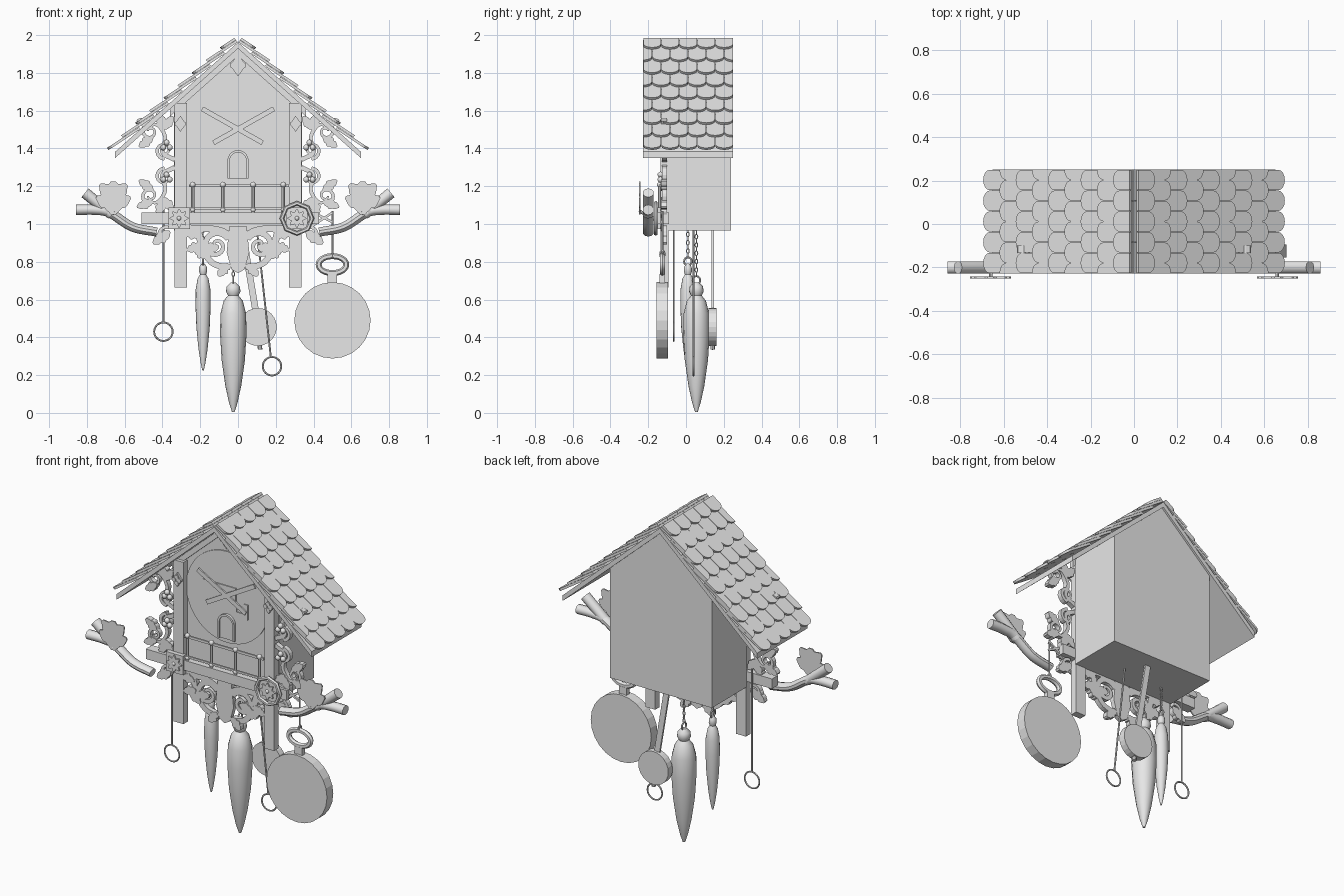
import bpy, bmesh, math
from math import sin, cos, pi, radians
from mathutils import Vector, Matrix

cube = bpy.data.objects.get("Cube")
if cube:
    bpy.data.objects.remove(cube, do_unlink=True)

grey = bpy.data.materials.new("plain_grey")
grey.use_nodes = True
grey.diffuse_color = (0.8, 0.8, 0.8, 1)
grey.node_tree.nodes["Principled BSDF"].inputs["Base Color"].default_value = (0.8, 0.8, 0.8, 1)


def finish(name, bm, smooth=False):
    bmesh.ops.recalc_face_normals(bm, faces=bm.faces)
    if smooth:
        for f in bm.faces:
            f.smooth = True
        for e in bm.edges:
            e.smooth = len(e.link_faces) < 2 or e.calc_face_angle(0) < radians(40)
    me = bpy.data.meshes.new(name)
    bm.to_mesh(me)
    bm.free()
    me.materials.append(grey)
    ob = bpy.data.objects.new(name, me)
    bpy.context.collection.objects.link(ob)
    return ob


def add_prism(bm, front, back):
    a = [bm.verts.new(p) for p in front]
    b = [bm.verts.new(p) for p in back]
    bm.faces.new(a)
    bm.faces.new(b[::-1])
    for i in range(len(a)):
        j = (i + 1) % len(a)
        bm.faces.new((a[i], a[j], b[j], b[i]))


def prism(name, pts, y0, y1):
    bm = bmesh.new()
    add_prism(bm, [(x, y0, z) for x, z in pts], [(x, y1, z) for x, z in pts])
    return finish(name, bm)


def box(name, x0, x1, y0, y1, z0, z1):
    return prism(name, [(x0, z0), (x1, z0), (x1, z1), (x0, z1)], y0, y1)


def circle(cx, cz, rx, rz=None, n=24):
    return [(cx + rx * cos(2 * pi * i / n), cz + (rz or rx) * sin(2 * pi * i / n)) for i in range(n)]


def spline(pts, steps=6):
    # Smooth path through a few points
    p = [Vector(q) for q in pts]
    p = [2 * p[0] - p[1]] + p + [2 * p[-1] - p[-2]]
    out = []
    for i in range(1, len(p) - 2):
        a, b, c, d = p[i - 1:i + 3]
        for k in range(steps):
            t = k / steps
            out.append(0.5 * (2 * b + (c - a) * t + (2 * a - 5 * b + 4 * c - d) * t * t
                              + (3 * b - a - 3 * c + d) * t ** 3))
    return out + [p[-2]]


def curl(cx, cz, r, start, turns, s=1, n=22):
    # Spiral winding inward
    return [Vector((s * (cx + r * (1 - 0.75 * i / n) * cos(start + turns * 2 * pi * i / n)),
                    cz + r * (1 - 0.75 * i / n) * sin(start + turns * 2 * pi * i / n)))
            for i in range(n + 1)]


def ribbon(name, path, w0, w1, y0, y1):
    # Flat carved strip following a path
    bm = bmesh.new()
    rings = []
    for i, p in enumerate(path):
        t = (path[min(i + 1, len(path) - 1)] - path[max(i - 1, 0)]).normalized()
        o = Vector((-t.y, t.x)) * (w0 + (w1 - w0) * i / (len(path) - 1)) / 2
        a, b = p + o, p - o
        rings.append([bm.verts.new(q) for q in
                      ((a.x, y0, a.y), (b.x, y0, b.y), (b.x, y1, b.y), (a.x, y1, a.y))])
    bm.faces.new(rings[0])
    bm.faces.new(rings[-1])
    for r, q in zip(rings, rings[1:]):
        for k in range(4):
            bm.faces.new((r[k], r[(k + 1) % 4], q[(k + 1) % 4], q[k]))
    return finish(name, bm)


def leaf(name, x, z, length, width, angle, y0, y1, s=1, lobes=3):
    # Lobed leaf pointing along the angle
    n = lobes * 6
    half = [(t / n * length, width * (0.2 + sin(pi * t / n) * (0.6 + 0.3 * abs(sin(lobes * pi * t / n)))) / 2)
            for t in range(n + 1)]
    pts = half + [(u, -v) for u, v in reversed(half)]
    c, d = cos(radians(angle)), sin(radians(angle))
    return prism(name, [(s * (x + u * c - v * d), z + u * d + v * c) for u, v in pts], y0, y1)


def tube(name, pts, r, sides=8, taper=1.0, flat=None):
    bm = bmesh.new()
    pts = [Vector(p) for p in pts]
    rings = []
    for i, p in enumerate(pts):
        t = (pts[min(i + 1, len(pts) - 1)] - pts[max(i - 1, 0)]).normalized()
        u = t.cross(Vector((0, 1, 0))).normalized()
        v = u.cross(t)
        k = r * (1 + (taper - 1) * i / (len(pts) - 1))
        rings.append([bm.verts.new(p + u * k * cos(2 * pi * j / sides) + v * (flat or k) * sin(2 * pi * j / sides))
                      for j in range(sides)])
    bm.faces.new(rings[0])
    bm.faces.new(rings[-1])
    for a, b in zip(rings, rings[1:]):
        for j in range(sides):
            bm.faces.new((a[j], a[(j + 1) % sides], b[(j + 1) % sides], b[j]))
    return finish(name, bm, True)


def hoop(name, c, rx, rz, r, n=24, sides=6, turn=0):
    # Ring standing in the front plane, optionally turned about z
    bm = bmesh.new()
    rings = [[bm.verts.new(((rx + r * cos(b)) * cos(a), r * sin(b), (rz + r * cos(b)) * sin(a)))
              for b in [2 * pi * j / sides for j in range(sides)]] for a in [2 * pi * i / n for i in range(n)]]
    for i in range(n):
        a, b = rings[i], rings[(i + 1) % n]
        for j in range(sides):
            bm.faces.new((a[j], a[(j + 1) % sides], b[(j + 1) % sides], b[j]))
    bm.transform(Matrix.Translation(c) @ Matrix.Rotation(turn, 4, 'Z'))
    return finish(name, bm, True)


def ball(name, c, r):
    bm = bmesh.new()
    bmesh.ops.create_uvsphere(bm, u_segments=10, v_segments=6, radius=r, matrix=Matrix.Translation(c))
    return finish(name, bm, True)


# House body
SLOPE = radians(41.7)
TAN = math.tan(SLOPE)
eave = 1.93 - 0.34 * TAN
prism("house_body", [(-.34, .965), (.34, .965), (.34, eave), (0, 1.93), (-.34, eave)], -.095, .238)

# Roof boards and overlapping shingles
Y0, Y1, TOP = -.227, .25, 1.962
for s in (-1, 1):
    x1 = .65
    prism("roof_board", [(0, TOP), (s * x1, TOP - x1 * TAN), (s * x1, TOP - .033 - x1 * TAN), (0, TOP - .033)], Y0, Y1)
    prism("gable_trim", [(0, 1.93), (s * .36, 1.93 - .36 * TAN), (s * .36, 1.89 - .36 * TAN), (0, 1.89)], -.115, -.09)
    bm = bmesh.new()
    tile = (Y1 - Y0) / 5
    for row in range(9):
        end = .89 - .1 * row
        start = max(0, end - .2)
        for col in range(5 + row % 2):
            mid = Y0 + tile * (col + .5 - .5 * (row % 2))
            edge = [(mid + tile * .49 * cos(a), end - .035 + .035 * sin(a)) for a in [pi * i / 8 for i in range(9)]]
            outline = [(mid - tile * .49, start)] + edge[::-1] + [(mid + tile * .49, start)]
            outline = [(min(max(u, Y0), Y1), v) for u, v in outline]
            outline = [p for i, p in enumerate(outline) if (Vector(p) - Vector(outline[i - 1])).length > 1e-5]

            def place(u, v, lift):
                h = .15 * (v - end + .2) + lift
                return (s * max(0, v * cos(SLOPE) + h * sin(SLOPE)), u, TOP - v * sin(SLOPE) + h * cos(SLOPE))
            add_prism(bm, [place(u, v, .014) for u, v in outline], [place(u, v, 0) for u, v in outline])
    finish("shingles", bm)

# Dial, hands, face plates and door
prism("dial", circle(0, 1.49, .275, n=40), -.102, -.09)
for s in (-1, 1):
    ribbon("clock_hand", [Vector((s * .19, 1.61)), Vector((-s * .13, 1.43))], .026, .026, -.116, -.108)
box("face_plate", -.16, .06, -.108, -.1, 1.45, 1.56)
for x0, x1, z0, z1 in ((.04, .14, 1.39, 1.42), (.115, .14, 1.42, 1.48), (.04, .065, 1.42, 1.48)):
    box("face_bracket", x0, x1, -.108, -.1, z0, z1)
arch = [(.05 * cos(pi * i / 10), 1.335 + .05 * sin(pi * i / 10)) for i in range(11)]
prism("door", arch + [(-.05, 1.24), (.05, 1.24)], -.11, -.09)
ribbon("door_frame", [Vector(p) for p in [(.05, 1.24)] + arch + [(-.05, 1.24)]], .012, .012, -.118, -.1)


def diamond(x, z, w, y):
    prism("diamond_ornament", [(x, z - w * 1.4), (x + w, z), (x, z + w * 1.4), (x - w, z)], y - .012, y)
    for a in range(4):
        prism("diamond_petal", circle(x + w * .6 * cos(a * pi / 2), z + w * .6 * sin(a * pi / 2), w * .42, n=10),
              y - .018, y)


diamond(0, 1.84, .042, -.1)

# Balcony beam, railing and front posts
box("balcony_beam", -.51, .43, -.15, -.09, 1.0, 1.06)
box("rail", -.26, .27, -.143, -.133, 1.195, 1.21)
box("lower_rail", -.26, .27, -.143, -.133, 1.075, 1.087)
for x in (-.24, -.08, .08, .24):
    tube("baluster", [(x, -.138, 1.05), (x, -.138, 1.2)], .009)
    ball("baluster_knob", (x, -.138, 1.208), .016)
    ball("baluster_foot", (x, -.138, 1.075), .014)

Ya, Yb = -.128, -.1
for s in (-1, 1):
    box("front_post", s * .27, s * .335, -.135, -.092, .665, 1.64)
    diamond(s * .305, 1.53, .03, -.135)
    # Square rosette block
    x, z = s * .312, 1.03
    box("rosette_block", x - .057, x + .057, -.16, -.13, z - .057, z + .057)
    for a in range(8):
        leaf("rosette_petal", x, z, .05, .024, a * 45, -.168, -.158, lobes=1)
    ball("rosette_centre", (x, -.165, z), .012)
    # Side vines with leaves and berries
    for zc, f in ((1.44, 1), (1.2, -1)):
        ribbon("vine_stem", spline([(s * .335, zc - f * .1), (s * .4, zc - f * .06), (s * .385, zc + f * .02),
                                    (s * .43, zc + f * .085), (s * .5, zc + f * .07)]), .025, .016, Ya, Yb)
        ribbon("vine_curl", curl(.465, zc + f * .05, .045, f * 1.5, -f * 1.2, s), .02, .01, Ya, Yb)
        ribbon("vine_curl", curl(.39, zc - f * .05, .045, -f * 1.6, f * 1.2, s), .02, .01, Ya, Yb)
        for a, lx, lz in ((f * 20, .45, .08), (f * 75, .4, .07), (-f * 35, .45, .02), (f * 130, .4, .06)):
            leaf("vine_leaf", lx, zc + f * lz, .09, .05, a, Ya - .005, Yb, s)
        for dx, dz in ((-.017, 0), (.017, 0), (0, .026)):
            ball("berry", (s * .378 + dx, -.135, zc - f * .035 + dz), .016)
    leaf("under_leaf", .36, .96, .11, .06, -35, Ya, Yb, s)
    ribbon("under_curl", curl(.385, .945, .04, 2, -1.1, s), .018, .01, Ya, Yb)
    # Carved apron below the beam
    ribbon("apron_edge", spline([(s * .27, .985), (s * .21, .95), (s * .19, .87), (s * .13, .79), (s * .04, .77)]),
           .04, .03, Ya, Yb)
    ribbon("apron_curl", curl(.115, .885, .075, 2.6, -1.3, s), .035, .016, Ya, Yb)
    ribbon("apron_sweep", spline([(s * .25, .97), (s * .15, .975), (s * .06, .95), (s * .015, .87)]), .04, .03, Ya, Yb)
    for lx, lz, a in ((.19, .89, 160), (.16, .82, 215), (.1, .88, -10), (.2, .94, 190), (.05, .79, -50)):
        leaf("apron_leaf", lx, lz, .085, .055, 180 + a if lx > .15 else a, Ya - .004, Yb, s)
    # Branches with oak leaves
    tube("branch", [(p.x, -.2, p.y) for p in spline([(s * .43, .957), (s * .56, .985), (s * .68, 1.06),
                                                    (s * .76, 1.075), (s * .857, 1.075)])], .024, 10, 1.15, .03)
    tube("branch_fork", [(s * .67, -.2, 1.05), (s * .73, -.2, 1.1), (s * .81, -.2, 1.165)], .027, 10, 1.1, .03)
    leaf("oak_leaf", .66, 1.05, .175, .13, 90, -.25, -.242, s, 3)
    for a, lz in ((25, 1.1), (155, 1.1), (45, 1.14), (135, 1.14)):
        leaf("oak_lobe", .66, lz, .1, .07, a, -.25, -.242, s, 1)
    tube("leaf_stalk", [(s * .66, -.2, 1.04), (s * .66, -.247, 1.07)], .008)
prism("apron_plate", [(-.045, .99), (.045, .99), (.06, .85), (.035, .76), (0, .74), (-.035, .76), (-.06, .85)], Ya, Yb)

# Right hand wheel and hanging disc
hoop("rosette_wheel", (.312, -.16, 1.03), .08, .08, .012, 8)
ribbon("hook_arm", [Vector((.36, 1.08)), Vector((.5, 1.01))], .015, .012, -.135, -.12)
ribbon("hook_arm", [Vector((.36, .97)), Vector((.5, 1.06))], .015, .012, -.135, -.12)
tube("disc_wire", [(.5, -.125, 1.07), (.5, -.125, .83)], .005)
hoop("wire_eye", (.5, -.125, .84), .012, .02, .005, 12, 6, pi / 2)
hoop("disc_handle", (.5, -.125, .785), .073, .045, .016)
box("disc_neck", .475, .525, -.14, -.11, .68, .735)
prism("hanging_disc", circle(.5, .49, .202), -.155, -.095)

# Pendulum
ribbon("pendulum_rod", [Vector((.02, .98)), Vector((.1, .5))], .035, .035, .135, .147)
prism("pendulum_bob", circle(.105, .455, .1), .12, .162)
tube("pendulum_tip", [(.115, .141, .365), (.117, .141, .335)], .012)

# Pine cone weights on chains
shape = [(0, .1), (.07, .32), (.2, .6), (.4, .88), (.6, 1), (.76, .97), (.86, .72), (.9, .4),
         (.93, .55), (.97, .5), (1, .2)]
for x, y, z0, z1, r in ((-.025, .055, .005, .69, .07), (-.185, .01, .225, .79, .04)):
    bm = bmesh.new()
    rings = [[bm.verts.new((x + r * k * cos(2 * pi * i / 16), y + r * k * sin(2 * pi * i / 16), z0 + (z1 - z0) * h))
              for i in range(16)] for h, k in shape]
    bm.faces.new(rings[0])
    bm.faces.new(rings[-1])
    for a, b in zip(rings, rings[1:]):
        for i in range(16):
            bm.faces.new((a[i], a[(i + 1) % 16], b[(i + 1) % 16], b[i]))
    finish("cone_weight", bm, True)
    hoop("weight_hook", (x, y, z1 + .012), .02, .022, .005, 14, 6, pi / 2)
    for i in range(int((.98 - z1 - .04) / .022) + 1):
        hoop("chain_link", (x, y, z1 + .045 + i * .022), .007, .012, .003, 10, 5, (i % 2) * pi / 2)

# Pull cords with rings
for top, c in (((-.395, -.065, 1.1), (-.395, -.065, .43)), ((.1, .04, .97), (.18, .04, .247))):
    tube("pull_cord", [top, (c[0] - (c[0] - top[0]) * .08, c[1], c[2] + .05)], .005)
    hoop("pull_ring", c, .049, .049, .005)
